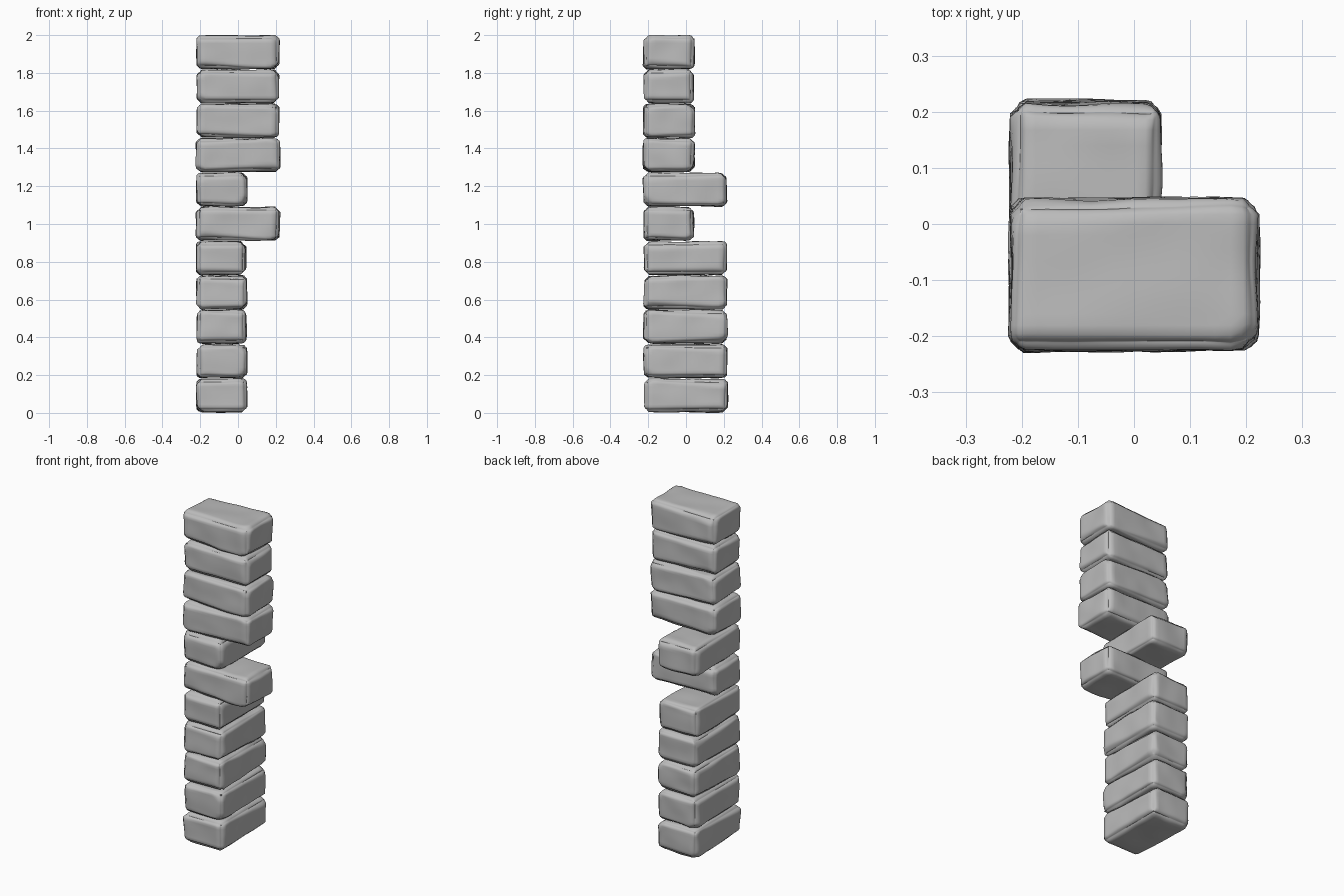
import bpy, bmesh, math, random
from itertools import product
from mathutils import Vector, noise

cube = bpy.data.objects.get("Cube")
if cube:
    bpy.data.objects.remove(cube, do_unlink=True)

random.seed(7)

stone = bpy.data.materials.new("grey stone")
stone.use_nodes = True
grey = (0.5, 0.5, 0.5, 1)
stone.diffuse_color = grey
stone.node_tree.nodes["Principled BSDF"].inputs["Base Color"].default_value = grey


def chip_planes(half):
    """Slightly tilted planes that shave the edges and corners of a block."""
    planes = []
    for signs in product((-1, 0, 1), repeat=3):
        count = sum(map(abs, signs))
        if count < 2:
            continue
        normal = Vector(signs).normalized()
        corner = Vector(s * h for s, h in zip(signs, half))
        depth = random.uniform(0.015, 0.026) if count == 2 else random.uniform(0.03, 0.045)
        tilt = Vector(random.uniform(-0.06, 0.06) for _ in range(3))
        normal = (normal + tilt).normalized()
        planes.append((normal, normal.dot(corner) - depth))
    return planes


def make_block(name, low, high):
    """Worn stone block filling the box from low to high."""
    low, high = Vector(low), Vector(high)
    centre, half = (low + high) / 2, (high - low) / 2
    radius = 0.024
    seed = Vector(random.uniform(-50, 50) for _ in range(3))
    planes = chip_planes(half)
    bm = bmesh.new()
    bmesh.ops.create_cube(bm, size=2)
    bmesh.ops.subdivide_edges(bm, edges=bm.edges[:], cuts=17, use_grid_fill=True)
    for v in bm.verts:
        # crowd the grid toward the edges, then round them
        p = Vector(math.sin(c * math.pi / 2) * h for c, h in zip(v.co, half))
        core = Vector(max(-h + radius, min(h - radius, c)) for c, h in zip(p, half))
        p = core + (p - core).normalized() * radius
        # chipped edges
        for normal, limit in planes:
            excess = normal.dot(p) - limit
            if excess > 0:
                p -= normal * excess
        # uneven, hand-cut faces: only ever worn inward
        wear = 0.5 + 0.5 * noise.noise(p * 9 + seed)
        p -= (p - core).normalized() * 0.012 * max(0, wear)
        v.co = p + centre
    mesh = bpy.data.meshes.new(name)
    bm.to_mesh(mesh)
    bm.free()
    mesh.materials.append(stone)
    mesh.shade_smooth()
    obj = bpy.data.objects.new(name, mesh)
    bpy.context.collection.objects.link(obj)


# "y" blocks run front to back, "x" blocks run side to side, bottom to top
layout = "yyyyyxyxxxx"
pitch = 2 / len(layout)
for i, axis in enumerate(layout):
    near = Vector((-0.228, -0.232, i * pitch - 0.002))
    far = Vector((0.23, 0.053, 0) if axis == "x" else (0.055, 0.228, 0))
    far.z = (i + 1) * pitch + 0.004
    # small differences between blocks
    for k in range(2):
        near[k] += random.uniform(0, 0.006)
        far[k] -= random.uniform(0, 0.008)
    make_block(f"stone_block_{i + 1}", near, far)
